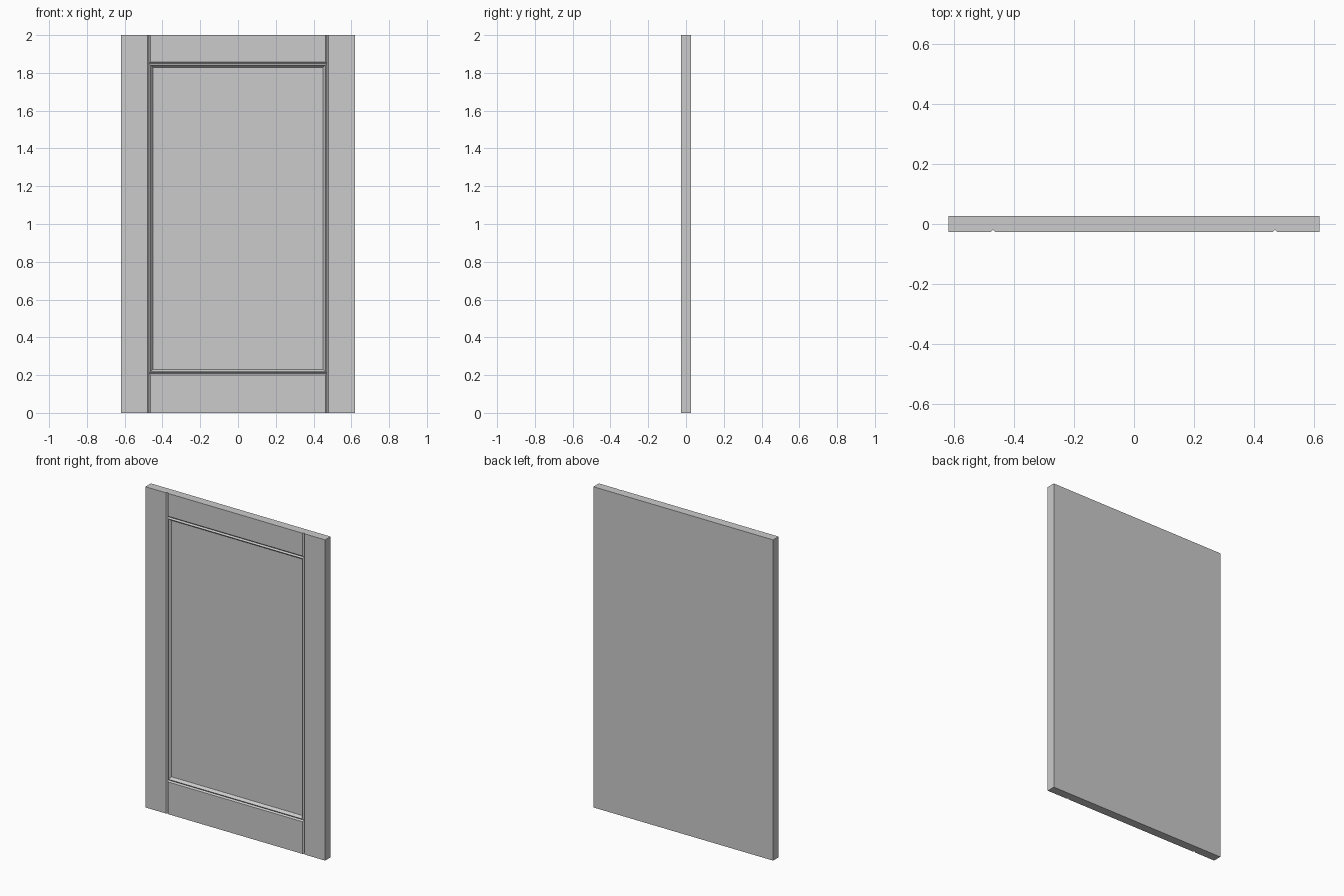
import bpy, bmesh

if "Cube" in bpy.data.objects:
    bpy.data.objects.remove(bpy.data.objects["Cube"])

W, H, T = 0.62, 2.0, 0.027      # half width, height, half thickness
GX, GLO, GHI = 0.471, 0.209, 1.850   # groove centre lines
HALF, DEPTH = 0.008, 0.008      # groove half width and depth
RECESS = 0.016                  # depth of the centre panel


def loft(name, loop_a, loop_b):
    """Solid between two matching loops of points."""
    bm = bmesh.new()
    a = [bm.verts.new(p) for p in loop_a]
    b = [bm.verts.new(p) for p in loop_b]
    n = len(a)
    bm.faces.new(a)
    bm.faces.new(b[::-1])
    for i in range(n):
        j = (i + 1) % n
        bm.faces.new((a[j], a[i], b[i], b[j]))
    bmesh.ops.recalc_face_normals(bm, faces=bm.faces)
    mesh = bpy.data.meshes.new(name)
    bm.to_mesh(mesh)
    bm.free()
    ob = bpy.data.objects.new(name, mesh)
    bpy.context.collection.objects.link(ob)
    return ob


def rect(x, z0, z1, y):
    return [(-x, y, z0), (x, y, z0), (x, y, z1), (-x, y, z1)]


def vee(c):
    """V groove section, widened past the front surface."""
    return [(c - 2 * HALF, -T - DEPTH), (c + 2 * HALF, -T - DEPTH), (c, -T + DEPTH)]


# Door slab
door = loft("panelled_door", rect(W, 0, H, -T), rect(W, 0, H, T))

# Grooves beside the stiles and along the rails
cutters = []
for s in (-1, 1):
    sec = vee(s * GX)
    cutters.append(loft("stile_groove_cutter",
                        [(x, y, -0.1) for x, y in sec],
                        [(x, y, H + 0.1) for x, y in sec]))
for z in (GLO, GHI):
    sec = vee(z)
    cutters.append(loft("rail_groove_cutter",
                        [(-GX, y, c) for c, y in sec],
                        [(GX, y, c) for c, y in sec]))

# Recessed centre panel with sloping moulding sides
slope = 0.012
x0, z0, z1 = GX - HALF - 0.001, GLO + HALF + 0.001, GHI - HALF - 0.001
k = slope / RECESS * 0.004
cutters.append(loft("panel_recess_cutter",
                    rect(x0 + k, z0 - k, z1 + k, -T - 0.004),
                    rect(x0 - slope, z0 + slope, z1 - slope, -T + RECESS)))

# Carve the slab
for c in cutters:
    mod = door.modifiers.new(c.name, 'BOOLEAN')
    mod.operation = 'DIFFERENCE'
    mod.solver = 'EXACT'
    mod.object = c
    c.hide_render = True

# Bake the cuts and remove the helpers
bpy.context.view_layer.update()
deps = bpy.context.evaluated_depsgraph_get()
baked = bpy.data.meshes.new_from_object(door.evaluated_get(deps))
door.modifiers.clear()
door.data = baked
for c in cutters:
    bpy.data.objects.remove(c)
